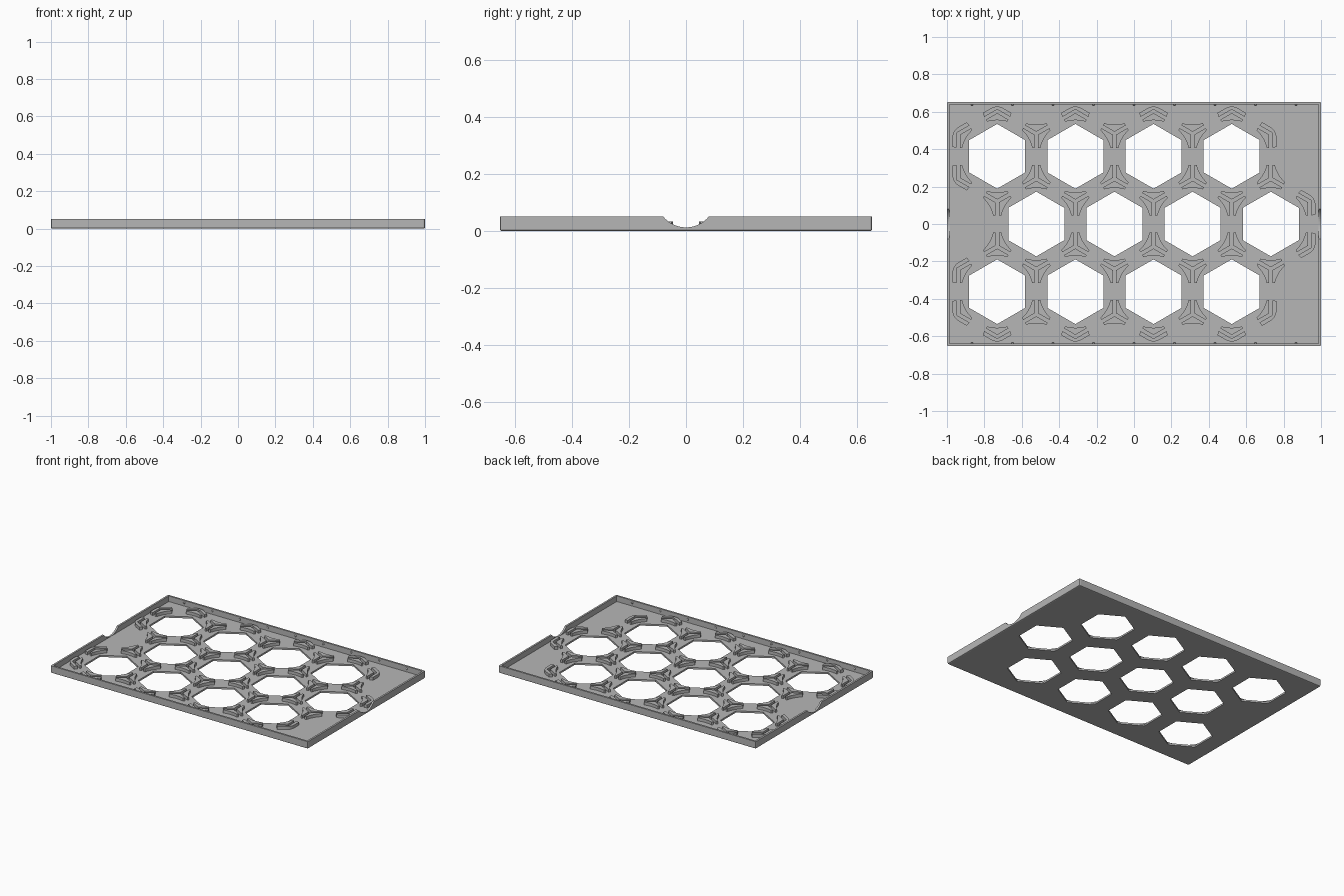
import bpy, bmesh, math
from mathutils import Vector, Matrix

if "Cube" in bpy.data.objects:
    bpy.data.objects.remove(bpy.data.objects["Cube"], do_unlink=True)

LENGTH, WIDTH, HEIGHT = 2.0, 1.306, 0.051
WALL, FLOOR, POST_TOP = 0.013, 0.012, 0.033
PITCH = 0.418
CORNER = PITCH / math.sqrt(3)      # cell centre to shared cell corner
HOLE = 0.173                       # corner radius of the hexagonal opening

grey = bpy.data.materials.new("light grey plastic")
grey.use_nodes = True
colour = (0.47, 0.47, 0.47, 1)
grey.diffuse_color = colour
grey.node_tree.nodes["Principled BSDF"].inputs["Base Color"].default_value = colour


def make_object(name, bm):
    bmesh.ops.recalc_face_normals(bm, faces=bm.faces)
    mesh = bpy.data.meshes.new(name)
    bm.to_mesh(mesh)
    bm.free()
    mesh.materials.append(grey)
    ob = bpy.data.objects.new(name, mesh)
    bpy.context.collection.objects.link(ob)
    return ob


def add_prism(bm, outline, z0, z1):
    low = [bm.verts.new((p[0], p[1], z0)) for p in outline]
    high = [bm.verts.new((p[0], p[1], z1)) for p in outline]
    bm.faces.new(low[::-1])
    bm.faces.new(high)
    for i in range(len(low)):
        j = (i + 1) % len(low)
        bm.faces.new((low[i], low[j], high[j], high[i]))


def add_box(bm, x, y, z0, z1):
    add_prism(bm, [(-x, -y), (x, -y), (x, y), (-x, y)], z0, z1)


def polar(radius, degrees):
    a = math.radians(degrees)
    return Vector((radius * math.cos(a), radius * math.sin(a)))


def edge_point(apothem, along, side):
    """Point on a hexagon edge, measured from the corner on the +x axis."""
    return Vector((apothem / math.cos(math.pi / 6) - along / 2,
                   side * along * math.sin(math.pi / 3)))


def cut(target, cutter):
    cutter.hide_render = True
    mod = target.modifiers.new("cut", 'BOOLEAN')
    mod.operation, mod.solver, mod.object = 'DIFFERENCE', 'EXACT', cutter
    bpy.context.view_layer.update()
    evaluated = target.evaluated_get(bpy.context.evaluated_depsgraph_get())
    mesh = bpy.data.meshes.new_from_object(evaluated)
    target.modifiers.clear()
    target.data = mesh
    bpy.data.objects.remove(cutter, do_unlink=True)


# Three staggered rows of four cells
cells = []
for row in (-1, 0, 1):
    shift = PITCH / 4 if row == 0 else -PITCH / 4
    for col in range(4):
        cells.append(Vector(((col - 1.5) * PITCH + shift,
                             row * PITCH * math.sqrt(3) / 2)))

# Tray shell with softened lower and upright edges
bm = bmesh.new()
add_box(bm, LENGTH / 2, WIDTH / 2, 0, HEIGHT)
soft = [e for e in bm.edges if min(v.co.z for v in e.verts) < 0.001]
bmesh.ops.bevel(bm, geom=soft, offset=0.007, segments=2, profile=0.5,
                affect='EDGES')
tray = make_object("tray", bm)

# Hollow interior
bm = bmesh.new()
add_box(bm, LENGTH / 2 - WALL, WIDTH / 2 - WALL, FLOOR, HEIGHT + 0.1)
cut(tray, make_object("interior_cutter", bm))

# Hexagonal openings in the floor
bm = bmesh.new()
for c in cells:
    add_prism(bm, [c + polar(HOLE, 30 + 60 * k) for k in range(6)], -0.1, 0.1)
cut(tray, make_object("opening_cutter", bm))

# Round notch through both end walls
bm = bmesh.new()
radius = 0.103
bmesh.ops.create_cone(bm, cap_ends=True, segments=48, radius1=radius,
                      radius2=radius, depth=LENGTH + 1,
                      matrix=Matrix.Translation((0, 0, FLOOR + 0.0005 + radius))
                      @ Matrix.Rotation(math.pi / 2, 4, 'Y'))
cut(tray, make_object("notch_cutter", bm))

# Chevron post: straight outside, curved inside to cradle a round item
arm, seat = 0.07, 0.193
tip = edge_point(0.2, arm, 1)
spread = math.degrees(math.atan2(tip.y, tip.x)) - 0.8
chevron = [edge_point(0.2, arm, -1), edge_point(0.2, 0, 1), tip]
chevron += [polar(seat, spread * (1 - k / 4)) for k in range(9)]

# Guard: a bent band with a rounded outer corner, facing a lone post
inner, outer, bend = 0.217, 0.239, 0.04
guard = [edge_point(inner, arm + 0.01, 1), edge_point(inner, 0, 1),
         edge_point(inner, arm + 0.01, -1)]
guard.append(edge_point(outer, arm + 0.018, -1))
a, b, c = (edge_point(outer, bend, -1), edge_point(outer, 0, 1),
           edge_point(outer, bend, 1))
for k in range(7):
    t = k / 6
    guard.append(a * (1 - t) ** 2 + b * 2 * t * (1 - t) + c * t * t)
guard.append(edge_point(outer, arm + 0.018, 1))

# Group the cell corners by position
corners = {}
for cell in cells:
    for k in range(6):
        angle = 30 + 60 * k
        p = cell + polar(CORNER, angle)
        key = (round(p.x, 2), round(p.y, 2))
        corners.setdefault(key, (p, []))[1].append(angle)


def place(bm, outline, corner, angle):
    centre = corner - polar(CORNER, angle)
    turn = Matrix.Rotation(math.radians(angle), 2)
    add_prism(bm, [centre + turn @ p for p in outline], FLOOR - 0.002, POST_TOP)


posts, guards = bmesh.new(), bmesh.new()
for corner, angles in corners.values():
    if len(angles) == 1:
        place(posts, chevron, corner, angles[0])
        place(guards, guard, corner, angles[0])
    else:
        for k in range(3):
            place(posts, chevron, corner, angles[0] + 120 * k)
make_object("chevron_posts", posts)
make_object("corner_guards", guards)

# Small snap bumps along the inside of the long walls
bm = bmesh.new()
for side in (-1, 1):
    for k in range(-4, 5):
        spot = Vector((k * 0.2165, side * (WIDTH / 2 - WALL), 0.035))
        bmesh.ops.create_uvsphere(bm, u_segments=10, v_segments=6, radius=0.007,
                                  matrix=Matrix.Translation(spot))
make_object("snap_bumps", bm)
